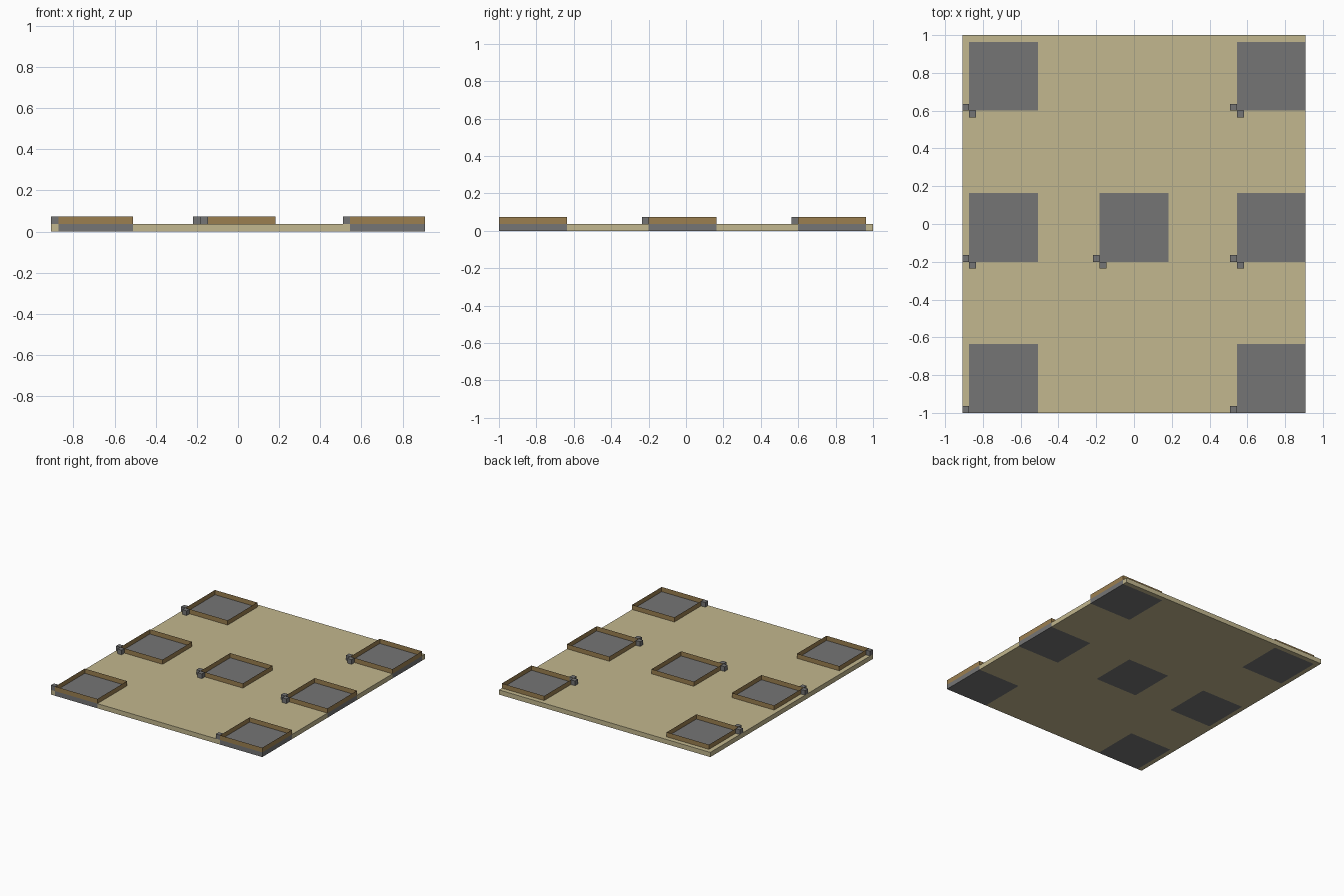
import bpy, bmesh
from mathutils import Vector, Matrix

if "Cube" in bpy.data.objects:
    bpy.data.objects.remove(bpy.data.objects["Cube"])

U = 2 / 55            # one building block
WIDTH, DEPTH, BED = 50, 55, 10
BEDS = [(1, 0), (40, 0), (1, 22), (20, 22), (40, 22), (1, 44), (40, 44)]


def material(name, rgb):
    linear = [((c / 255 + 0.055) / 1.055) ** 2.4 for c in rgb] + [1]
    mat = bpy.data.materials.new(name)
    mat.use_nodes = True
    mat.diffuse_color = linear
    mat.node_tree.nodes["Principled BSDF"].inputs["Base Color"].default_value = linear
    return mat


SAND = material("sand", (194, 183, 142))
WOOD = material("wood", (155, 127, 80))
STONE = material("stone", (117, 117, 117))


def finish(bm, name, *mats):
    # block units to centred model units
    bm.transform(Matrix.Scale(U, 4) @ Matrix.Translation((-WIDTH / 2, -DEPTH / 2, 0)))
    bmesh.ops.recalc_face_normals(bm, faces=bm.faces)
    mesh = bpy.data.meshes.new(name)
    bm.to_mesh(mesh)
    bm.free()
    for mat in mats:
        mesh.materials.append(mat)
    obj = bpy.data.objects.new(name, mesh)
    bpy.context.collection.objects.link(obj)


def box(lo, size):
    bm = bmesh.new()
    bmesh.ops.create_cube(bm, size=1)
    bm.transform(Matrix.Translation(Vector(lo) + Vector(size) / 2) @ Matrix.Diagonal((*size, 1)))
    return bm


# Ground slab, cut along the bed edges so the beds can be stone
ground = box((0, 0, 0), (WIDTH, DEPTH, 1))
for axis in (0, 1):
    normal = Vector((1 - axis, axis, 0))
    for start in sorted({b[axis] for b in BEDS}):
        for cut in (start, start + BED):
            if 0 < cut < (WIDTH, DEPTH)[axis]:
                bmesh.ops.bisect_plane(ground, geom=ground.verts[:] + ground.edges[:] + ground.faces[:],
                                       plane_co=normal * cut, plane_no=normal)
for face in ground.faces:
    c = face.calc_center_median()
    inside = any(x - 0.01 <= c.x <= x + BED + 0.01 and y - 0.01 <= c.y <= y + BED + 0.01 for x, y in BEDS)
    face.material_index = int(inside)
finish(ground, "ground", SAND, STONE)

for i, (x, y) in enumerate(BEDS, 1):
    # Raised square wooden rim
    rim = bmesh.new()
    corners = [(x, y), (x + BED, y), (x + BED, y + BED), (x, y + BED)]
    centre = rim.faces.new([rim.verts.new((a, b, 1)) for a, b in corners])
    bmesh.ops.inset_individual(rim, faces=[centre], thickness=1, use_even_offset=True)
    bmesh.ops.delete(rim, geom=[centre], context="FACES")
    base = rim.faces[:]
    top = bmesh.ops.extrude_face_region(rim, geom=base, use_keep_orig=True)["geom"]
    bmesh.ops.translate(rim, vec=(0, 0, 1),
                        verts=[v for v in top if isinstance(v, bmesh.types.BMVert)])
    finish(rim, f"wooden_rim_{i}", WOOD)

    # Small stone blocks against the front right corner
    finish(box((x - 1, y, 1), (1, 1, 1)), f"side_block_{i}", STONE)
    if y > 0:
        finish(box((x, y - 1, 1), (1, 1, 1)), f"front_block_{i}", STONE)
